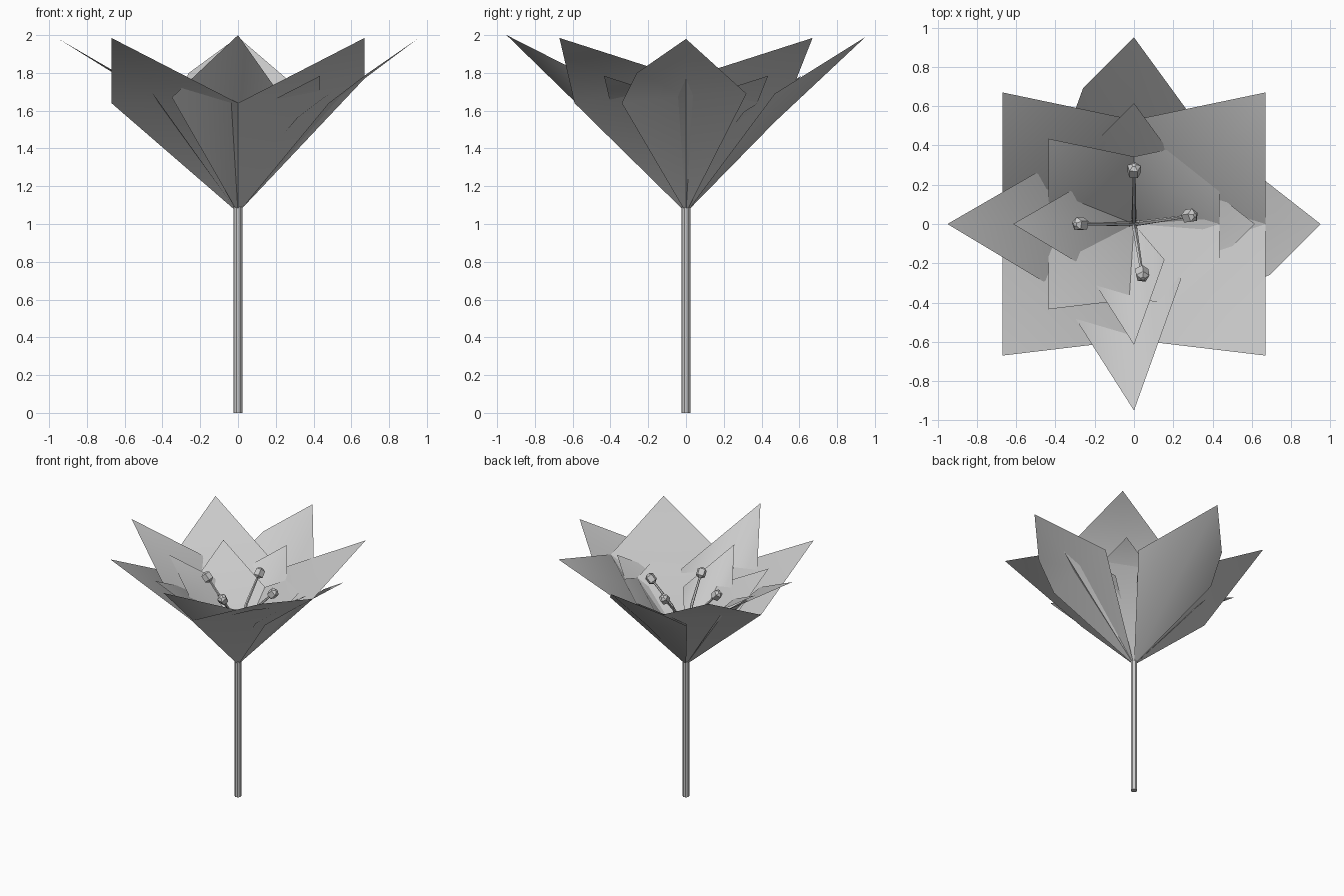
import bpy, bmesh, math
from mathutils import Vector

if "Cube" in bpy.data.objects:
    bpy.data.objects.remove(bpy.data.objects["Cube"])

BASE = Vector((0, 0, 1.06))

# Outer petal: points running around the rim from the right corner over the tip
# to the left corner, plus the centre of the petal where it bends
# Diagonal petals share their corners
E, W = (.67, 0, 1.77), (-.67, 0, 1.64)
S, N = (0, -.59, 1.64), (0, .53, 1.63)
PETALS = {
    "front_right": ([S, (.67, -.67, 1.985), E], None),
    "back_right": ([E, (.67, .67, 1.985), N], None),
    "back_left": ([N, (-.67, .67, 1.985), W], None),
    "front_left": ([W, (-.67, -.67, 1.985), S], None),
    "right": ([(.48, -.34, 1.64), (.69, -.26, 1.80), (.95, 0, 1.98), (.54, .32, 1.69)], (.55, 0, 1.68)),
    "back": ([(.35, .47, 1.69), (0, .95, 1.99), (-.26, .69, 1.80), (-.34, .47, 1.64)], (0, .47, 1.54)),
    "left": ([(-.5, .26, 1.71), (-.95, 0, 1.98), (-.45, -.30, 1.69)], (-.5, 0, 1.70)),
    "front": ([(-.35, -.40, 1.67), (0, -.95, 2.0), (.24, -.28, 1.66)], (0, -.55, 1.61)),
}


def make(name, bm, smooth=False):
    me = bpy.data.meshes.new(name)
    bm.to_mesh(me)
    bm.free()
    for p in me.polygons:
        p.use_smooth = smooth
    ob = bpy.data.objects.new(name, me)
    bpy.context.collection.objects.link(ob)
    return ob


def petal(name, rim, mid, scale=1.0, lift=0.0):
    """Sheet petal fanned around its centre point."""
    rim = [Vector(p) for p in rim]
    mid = Vector(mid) if mid else (rim[0] + rim[-1]) / 2
    pts = [(p - BASE) * scale + BASE + Vector((0, 0, lift)) for p in [BASE] + rim + [mid]]
    bm = bmesh.new()
    vs = [bm.verts.new(p) for p in pts]
    centre, ring = vs[-1], vs[:-1]
    for a, b in zip(ring, ring[1:] + ring[:1]):
        bm.faces.new((centre, a, b))
    return make(name, bm, True)


def tube(name, path, radii, sides):
    """Low-poly tube along a path, capped at both ends."""
    bm = bmesh.new()
    rings = []
    path = [Vector(p) for p in path]
    for i, p in enumerate(path):
        d = (path[min(i + 1, len(path) - 1)] - path[max(i - 1, 0)]).normalized()
        u = d.cross(Vector((.3, 1, 0))).normalized()
        v = d.cross(u)
        rings.append([bm.verts.new(p + radii[i] * (math.cos(t) * u + math.sin(t) * v))
                      for t in (2 * math.pi * k / sides for k in range(sides))])
    for r, q in zip(rings, rings[1:]):
        for k in range(sides):
            n = (k + 1) % sides
            bm.faces.new((r[k], r[n], q[n], q[k]))
    bm.faces.new(rings[0][::-1])
    bm.faces.new(rings[-1])
    bmesh.ops.recalc_face_normals(bm, faces=bm.faces)
    return make(name, bm)


# Stem
tube("stem", [(0, 0, 0), (0, 0, 1.09)], [.025, .025], 8)

# Outer petals and the smaller raised inner whorl
for key, (rim, mid) in PETALS.items():
    petal("outer_petal_" + key, rim, mid)
    petal("inner_petal_" + key, rim, mid, .648, .125)

# Stamens: thin bent filament with a faceted anther on the end
for i, (x, y) in enumerate([(.28, .04), (0, .27), (-.27, 0), (.04, -.25)]):
    tip = Vector((x, y, 1.69))
    path = [(0, 0, 1.08), (x * .12, y * .12, 1.35), (x * .4, y * .4, 1.51), tip]
    tube(f"filament_{i}", path, [.015, .013, .011, .008], 5)
    d = (tip - Vector(path[2])).normalized()
    tube(f"anther_{i}", [tip - d * .035, tip - d * .02, tip + d * .03, tip + d * .045],
         [.012, .036, .036, .012], 5)
